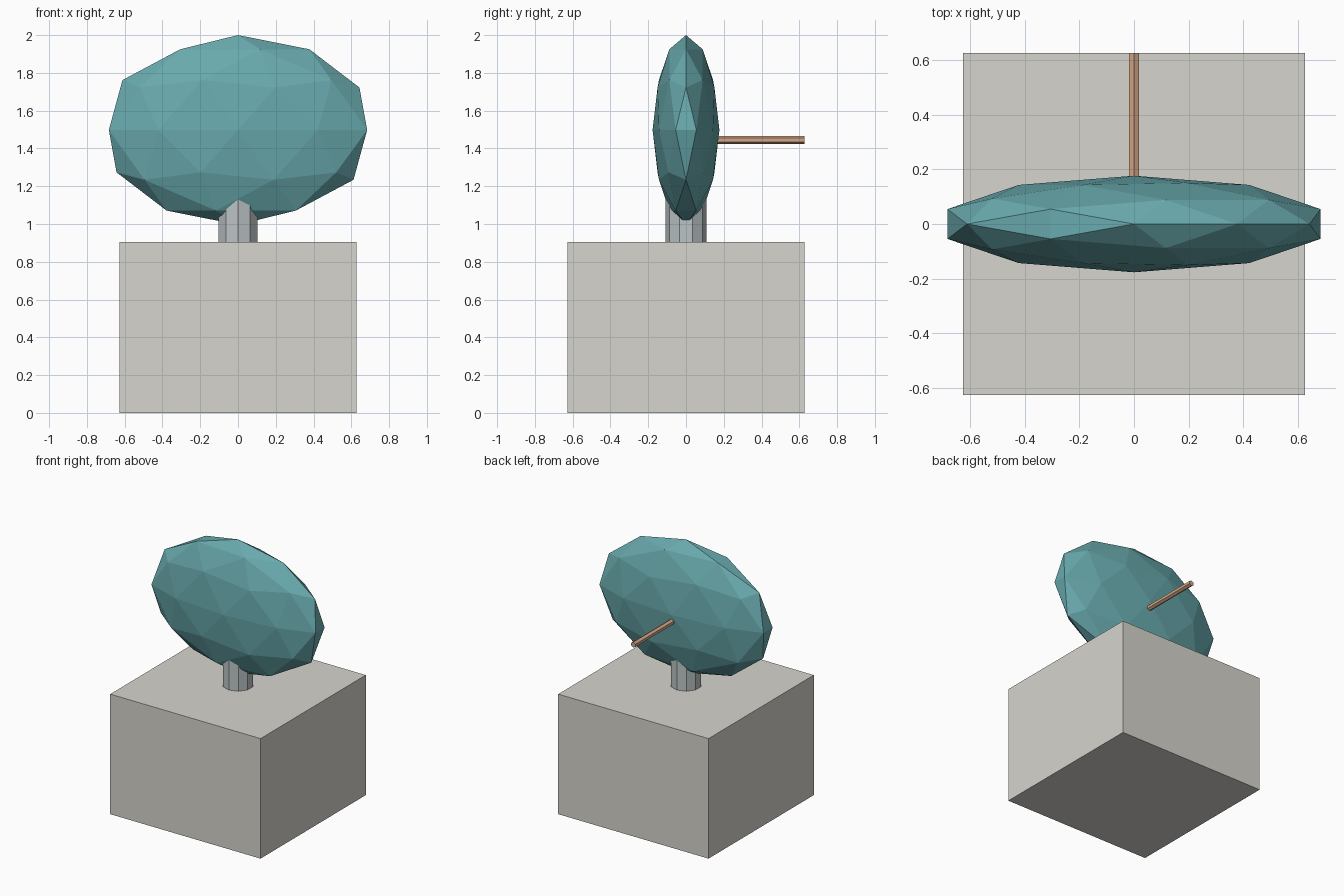
import bpy
import math

if "Cube" in bpy.data.objects:
    bpy.data.objects.remove(bpy.data.objects["Cube"])


def finish(name, color=None):
    obj = bpy.context.object
    obj.name = name
    if color:
        mat = bpy.data.materials.new(name + "_color")
        mat.diffuse_color = (*color, 1)
        mat.use_nodes = True
        mat.node_tree.nodes["Principled BSDF"].inputs["Base Color"].default_value = mat.diffuse_color
        obj.data.materials.append(mat)
    return obj


def cylinder(name, sides, radius, length, center, rotation=(0, 0, 0), color=None):
    bpy.ops.mesh.primitive_cylinder_add(vertices=sides, radius=radius, depth=length,
                                        location=center, rotation=rotation)
    return finish(name, color)


# Square block base
HALF, BASE_TOP = 0.627, 0.905
bpy.ops.mesh.primitive_cube_add(size=1, location=(0, 0, BASE_TOP / 2))
base = finish("base", (0.68, 0.66, 0.61))
base.scale = (2 * HALF, 2 * HALF, BASE_TOP)

# Ten-sided neck running up into the head
NECK_TOP = 1.15
cylinder("neck", 10, 0.108, NECK_TOP - BASE_TOP, (0, 0, (NECK_TOP + BASE_TOP) / 2),
         color=(0.5, 0.55, 0.56))

# Flattened, faceted head
bpy.ops.mesh.primitive_ico_sphere_add(subdivisions=2, radius=1, location=(0, 0, 1.498))
head = finish("head", (0.14, 0.40, 0.42))
head.scale = (0.719, 0.177, 0.502)

# Six-sided rod sticking out of the back
ROD_START = 0.165
cylinder("rear_rod", 6, 0.021, HALF - ROD_START, (0, (HALF + ROD_START) / 2, 1.444),
         (math.radians(90), 0, 0), (0.65, 0.38, 0.24))
